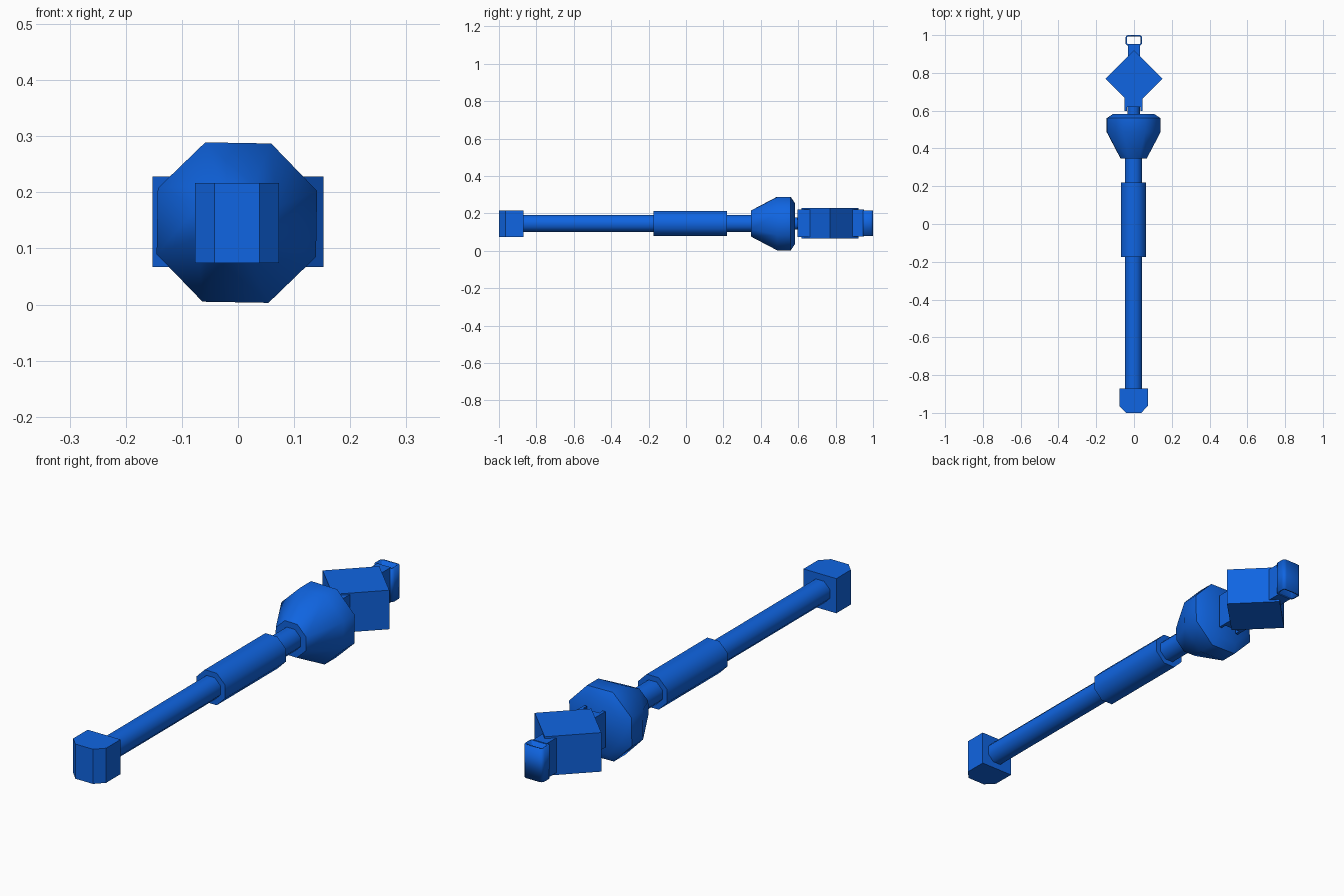
import bpy, bmesh, math
from mathutils import Matrix, Vector

cube = bpy.data.objects.get("Cube")
if cube:
    bpy.data.objects.remove(cube, do_unlink=True)

blue = bpy.data.materials.new("blue")
blue.use_nodes = True
colour = (0.005, 0.13, 0.76, 1)
blue.diffuse_color = colour
blue.node_tree.nodes["Principled BSDF"].inputs["Base Color"].default_value = colour

AXIS_Z = 0.146


def finish(name, bm, smooth=None):
    bmesh.ops.recalc_face_normals(bm, faces=bm.faces)
    mesh = bpy.data.meshes.new(name)
    bm.to_mesh(mesh)
    bm.free()
    mesh.materials.append(blue)
    ob = bpy.data.objects.new(name, mesh)
    bpy.context.collection.objects.link(ob)
    if smooth:
        bpy.ops.object.select_all(action='DESELECT')
        ob.select_set(True)
        bpy.context.view_layer.objects.active = ob
        bpy.ops.object.shade_smooth_by_angle(angle=math.radians(smooth))
    return ob


def octagon_lathe(name, profile, x=0, turn=0):
    """Eight-sided solid along y from (y, half width across flats) pairs."""
    bm = bmesh.new()
    rings = []
    for y, half in profile:
        r = half / math.cos(math.pi / 8)
        angles = [math.pi * (2 * i + 1) / 8 + turn for i in range(8)]
        rings.append([bm.verts.new((x + r * math.cos(a), y, AXIS_Z + r * math.sin(a)))
                      for a in angles])
    for a, b in zip(rings, rings[1:]):
        for i in range(8):
            j = (i + 1) % 8
            bm.faces.new((a[i], a[j], b[j], b[i]))
    bm.faces.new(rings[0])
    bm.faces.new(rings[-1])
    return finish(name, bm, 50)


def plan_block(name, half_outline, z0, z1, x=0):
    """Vertical prism from the +x half of a plan outline, mirrored in x."""
    pts = half_outline + [(-px, py) for px, py in reversed(half_outline) if px > 0]
    bm = bmesh.new()
    base = bm.faces.new([bm.verts.new((x + px, py, z0)) for px, py in pts])
    top = bmesh.ops.extrude_face_region(bm, geom=[base])["geom"]
    bmesh.ops.translate(bm, vec=(0, 0, z1 - z0),
                        verts=[v for v in top if isinstance(v, bmesh.types.BMVert)])
    return finish(name, bm)


# Front cap with chamfered corners
plan_block("front_cap", [(0.04, -1), (0.075, -0.964), (0.075, -0.87)], 0.074, 0.217, -0.002)

# Shaft, sleeve and flared collar
octagon_lathe("shaft", [(-0.88, 0.045), (0.37, 0.045)], -0.002)
octagon_lathe("sleeve", [(-0.175, 0.066), (0.22, 0.066)], -0.002)
octagon_lathe("flared_collar",
              [(0.347, 0.069), (0.487, 0.142), (0.56, 0.142), (0.583, 0.108)],
              -0.002, math.radians(-1))

# Joint and forked bracket behind the collar
octagon_lathe("joint_pin", [(0.575, 0.033), (0.63, 0.033)], -0.002)
plan_block("fork_bracket",
           [(0.036, 0.62), (0.036, 0.597), (0.048, 0.597), (0.048, 0.67)], 0.074, 0.222, -0.002)

# Diamond block: a box turned on its vertical edge
plan_block("diamond_block", [(0, 0.617), (0.152, 0.769), (0, 0.921)], 0.067, 0.228)

# Neck to the rear loop
plan_block("neck", [(0.031, 0.87), (0.031, 0.952)], 0.076, 0.22)

# Hollow rear loop with rounded corners
bm = bmesh.new()
corner, half_x, half_y, mid_y = 0.014, 0.044, 0.0275, 0.9725
lower, upper = [], []
for q, (sx, sy) in enumerate([(1, 1), (-1, 1), (-1, -1), (1, -1)]):
    for k in range(4):
        a = math.pi / 2 * (q + k / 3)
        px = sx * (half_x - corner) + corner * math.cos(a) - 0.001
        py = mid_y + sy * (half_y - corner) + corner * math.sin(a)
        lower.append(bm.verts.new((px, py, 0.08)))
        upper.append(bm.verts.new((px, py, 0.217)))
for i in range(len(lower)):
    j = (i + 1) % len(lower)
    bm.faces.new((lower[i], lower[j], upper[j], upper[i]))
loop = finish("rear_loop", bm, 40)
wall = loop.modifiers.new("wall", 'SOLIDIFY')
wall.thickness = 0.008
wall.offset = -1
